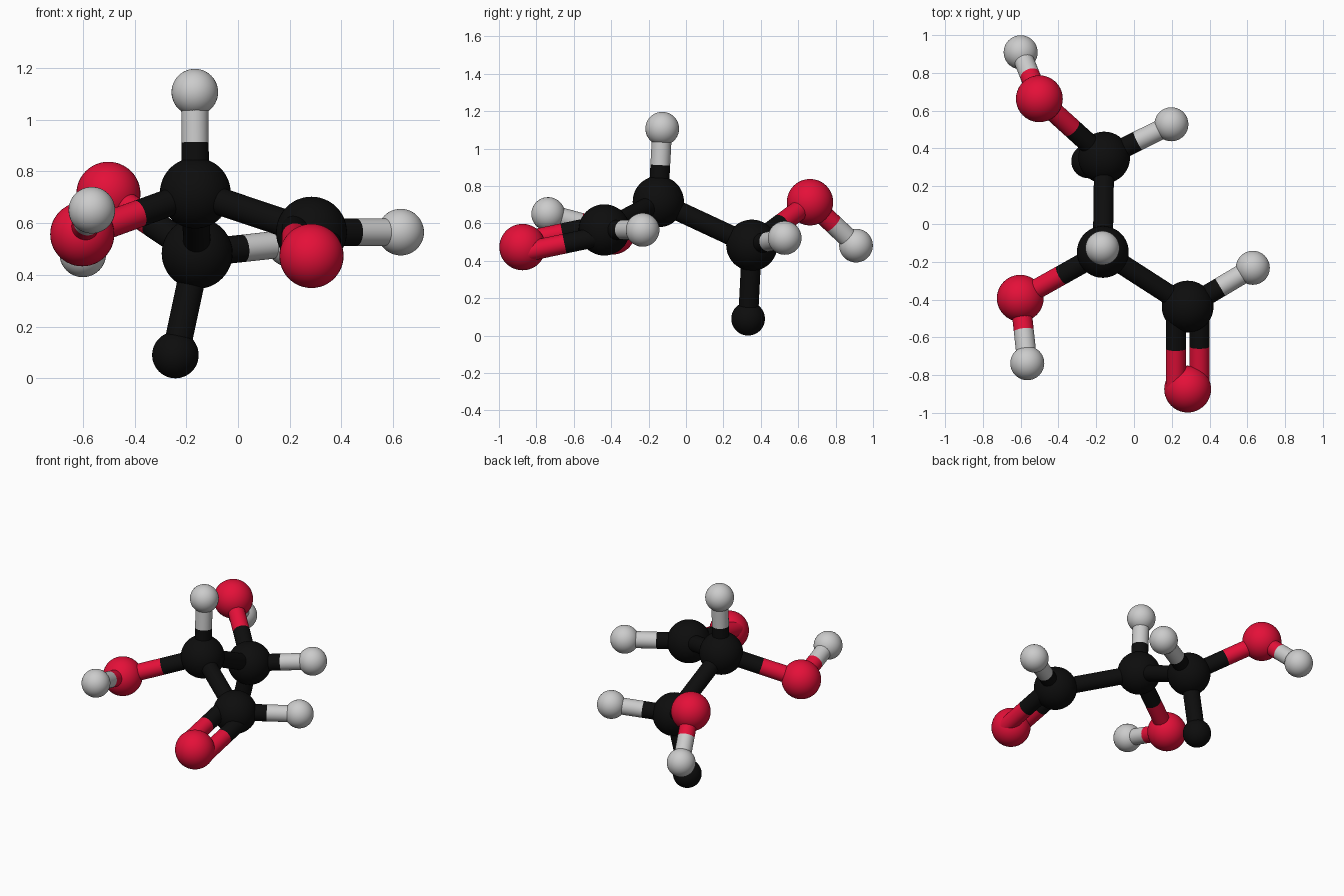
import bpy
import math
from mathutils import Vector

if "Cube" in bpy.data.objects:
    bpy.data.objects.remove(bpy.data.objects["Cube"])

BOND_R = 0.053


def make_material(name, rgb):
    mat = bpy.data.materials.new(name)
    mat.diffuse_color = (*rgb, 1)
    mat.use_nodes = True
    mat.node_tree.nodes["Principled BSDF"].inputs["Base Color"].default_value = mat.diffuse_color
    return mat


MATS = {"black": make_material("black", (0.004, 0.004, 0.004)),
        "red": make_material("red", (0.78, 0.005, 0.04)),
        "grey": None}


def finish(name, color):
    ob = bpy.context.object
    ob.name = name
    if MATS[color]:
        ob.data.materials.append(MATS[color])
    bpy.ops.object.shade_smooth_by_angle(angle=math.radians(40))


# Balls: name -> (colour, radius, centre)
BALLS = {
    "middle_carbon": ("black", 0.137, (-0.165, -0.148, 0.716)),
    "side_carbon": ("black", 0.137, (-0.158, 0.352, 0.483)),
    "end_carbon": ("black", 0.137, (0.284, -0.437, 0.565)),
    "lower_stub": ("black", 0.09, (-0.242, 0.332, 0.09)),
    "middle_oxygen": ("red", 0.124, (-0.602, -0.393, 0.557)),
    "side_oxygen": ("red", 0.124, (-0.501, 0.663, 0.713)),
    "end_oxygen": ("red", 0.124, (0.284, -0.874, 0.473)),
    "top_hydrogen": ("grey", 0.09, (-0.167, -0.127, 1.106)),
    "side_hydrogen": ("grey", 0.09, (0.198, 0.528, 0.522)),
    "end_hydrogen": ("grey", 0.09, (0.629, -0.232, 0.565)),
    "middle_hydroxyl_hydrogen": ("grey", 0.09, (-0.565, -0.737, 0.65)),
    "side_hydroxyl_hydrogen": ("grey", 0.09, (-0.6, 0.909, 0.481)),
}

for name, (color, radius, pos) in BALLS.items():
    bpy.ops.mesh.primitive_uv_sphere_add(segments=40, ring_count=24,
                                         radius=radius, location=pos)
    finish(name, color)


def rod(name, a, b, color):
    d = b - a
    bpy.ops.mesh.primitive_cylinder_add(vertices=32, radius=BOND_R, depth=d.length,
                                        location=(a + b) / 2,
                                        rotation=d.to_track_quat('Z', 'Y').to_euler())
    finish(name, color)


# Each bond changes colour halfway between its two balls
def bond(first, second, offset=Vector(), tag=""):
    ca, _, a = BALLS[first]
    cb, _, b = BALLS[second]
    a, b = Vector(a) + offset, Vector(b) + offset
    label = f"bond_{first}_to_{second}{tag}"
    if ca == cb:
        rod(label, a, b, ca)
    else:
        mid = (a + b) / 2
        rod(label + "_near_half", a, mid, ca)
        rod(label + "_far_half", mid, b, cb)


# Single bonds
for pair in [("middle_carbon", "side_carbon"), ("middle_carbon", "end_carbon"),
             ("middle_carbon", "middle_oxygen"), ("middle_carbon", "top_hydrogen"),
             ("middle_oxygen", "middle_hydroxyl_hydrogen"),
             ("side_carbon", "lower_stub"), ("side_carbon", "side_oxygen"),
             ("side_carbon", "side_hydrogen"),
             ("side_oxygen", "side_hydroxyl_hydrogen"),
             ("end_carbon", "end_hydrogen")]:
    bond(*pair)

# Double bond: two tilted parallel rods
shift = Vector((0.9, 0.08, -0.4)).normalized() * 0.069
for sign, tag in ((1, "_right"), (-1, "_left")):
    bond("end_carbon", "end_oxygen", shift * sign, tag)
